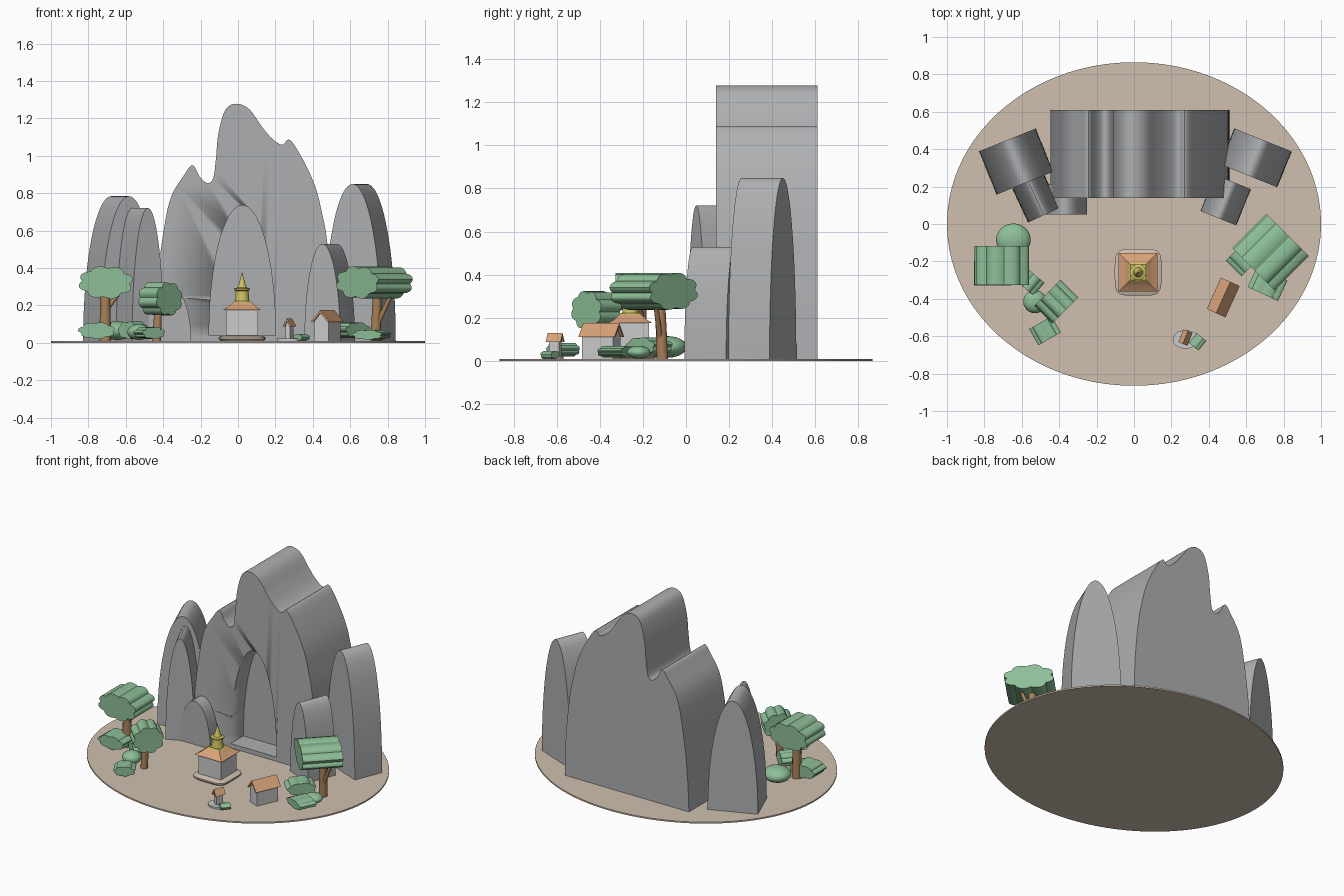
import bpy, bmesh, math
from mathutils import Vector, Matrix

if "Cube" in bpy.data.objects:
    bpy.data.objects.remove(bpy.data.objects["Cube"])

def material(name, rgb):
    m = bpy.data.materials.new(name)
    m.diffuse_color = (*rgb, 1)
    m.use_nodes = True
    m.node_tree.nodes["Principled BSDF"].inputs["Base Color"].default_value = m.diffuse_color
    return m

SAND = material("sand", (0.63, 0.53, 0.43))
ROCK = material("rock", (0.42, 0.43, 0.44))
LEAF = material("leaf", (0.27, 0.52, 0.31))
TILE = material("roof_tile", (0.68, 0.36, 0.19))
WOOD = material("wood", (0.40, 0.22, 0.10))
GOLD = material("gold", (0.62, 0.54, 0.12))

def finish(name, bm, mat, loc=(0, 0, 0), rot=0):
    bmesh.ops.recalc_face_normals(bm, faces=bm.faces[:])
    me = bpy.data.meshes.new(name)
    bm.to_mesh(me)
    bm.free()
    ob = bpy.data.objects.new(name, me)
    bpy.context.collection.objects.link(ob)
    ob.location = loc
    ob.rotation_euler.z = math.radians(rot)
    if mat:
        me.materials.append(mat)
    for o in bpy.context.selected_objects:
        o.select_set(False)
    ob.select_set(True)
    bpy.context.view_layer.objects.active = ob
    bpy.ops.object.shade_smooth_by_angle(angle=math.radians(30))
    return ob

def extrude(name, pts, depth, loc, rot=0, mat=None):
    """Extrude an x-z outline along local y, centred on loc."""
    bm = bmesh.new()
    face = bm.faces.new([bm.verts.new((x, -depth / 2, z)) for x, z in pts])
    res = bmesh.ops.extrude_face_region(bm, geom=[face])
    verts = [v for v in res["geom"] if isinstance(v, bmesh.types.BMVert)]
    bmesh.ops.translate(bm, verts=verts, vec=(0, depth, 0))
    return finish(name, bm, mat, loc, rot)

def lathe(name, prof, loc, mat=None, n=32, sx=1, sy=1, p=2, rot=0):
    """Stack of closed rings (r, z); p > 2 gives rounded squares, n=4 gives squares."""
    bm = bmesh.new()
    rings = []
    for r, z in prof:
        ring = []
        for i in range(n):
            a = 2 * math.pi * (i + 0.5) / n
            c, s = math.cos(a), math.sin(a)
            k = r * (abs(c) ** p + abs(s) ** p) ** (-1 / p)
            if n == 4:
                k = r * math.sqrt(2)
            ring.append(bm.verts.new((k * c * sx, k * s * sy, z)))
        rings.append(ring)
    for lo, hi in zip(rings, rings[1:]):
        for i in range(n):
            j = (i + 1) % n
            bm.faces.new((lo[i], lo[j], hi[j], hi[i]))
    bm.faces.new(rings[0])
    bm.faces.new(rings[-1])
    return finish(name, bm, mat, loc, rot)

def limb(name, a, b, r1, r2):
    a, b = Vector(a), Vector(b)
    bm = bmesh.new()
    m = Matrix.Translation((a + b) / 2) @ (b - a).to_track_quat('Z', 'Y').to_matrix().to_4x4()
    bmesh.ops.create_cone(bm, cap_ends=True, segments=12, radius1=r1, radius2=r2,
                          depth=(b - a).length, matrix=m)
    return finish(name, bm, WOOD)

def arch(w, h, z0=0.0, n=40):
    return [(w / 2 * math.cos(math.pi * i / n), z0 + h * math.sin(math.pi * i / n))
            for i in range(n + 1)]

def spline(pts, steps=6):
    p = [Vector(q) for q in [pts[0]] + pts + [pts[-1]]]
    out = []
    for a, b, c, d in zip(p, p[1:], p[2:], p[3:]):
        for i in range(steps):
            t = i / steps
            out.append(0.5 * (2 * b + (c - a) * t + (2 * a - 5 * b + 4 * c - d) * t * t
                              + (3 * b - a - 3 * c + d) * t ** 3))
    return [tuple(q) for q in out] + [pts[-1]]

def cloud(name, w, z0, z1, depth, xy, rot=0, lobes=8):
    pts = []
    for i in range(lobes * 8):
        a = 2 * math.pi * i / (lobes * 8)
        r = 0.86 + 0.15 * abs(math.sin(lobes * a / 2 + 0.4))
        pts.append((w / 2 * r * math.cos(a), (z1 - z0) / 2 * r * math.sin(a)))
    return extrude(name, pts, depth, (*xy, (z0 + z1) / 2), rot, LEAF)

def round_bush(name, xy, rx, ry, z0, z1):
    bm = bmesh.new()
    bmesh.ops.create_uvsphere(bm, u_segments=24, v_segments=12, radius=1)
    bmesh.ops.scale(bm, vec=(rx, ry, (z1 - z0) / 2), verts=bm.verts[:])
    return finish(name, bm, LEAF, (*xy, (z0 + z1) / 2))

# Ground
lathe("ground", [(1, 0), (1, 0.01)], (0, 0, 0), SAND, n=96, sy=0.865)

# Main mountain with an arched cave
ridge = spline([(-0.45, 0), (-0.435, 0.3), (-0.40, 0.58), (-0.36, 0.77), (-0.29, 0.89), (-0.243, 0.945),
                (-0.205, 0.885), (-0.165, 0.85), (-0.133, 0.875), (-0.118, 0.98),
                (-0.105, 1.115), (-0.068, 1.24), (-0.01, 1.274), (0.06, 1.245), (0.125, 1.155),
                (0.18, 1.09), (0.235, 1.055), (0.278, 1.08), (0.345, 0.98), (0.41, 0.84),
                (0.447, 0.70), (0.475, 0.55), (0.502, 0.28), (0.51, 0)])
mountain = extrude("mountain", ridge, 0.47, (0, 0.375, 0.004), 0, ROCK)
cutter = extrude("cave_cutter", arch(0.355, 0.695, 0.04), 0.28, (0.023, 0.14, 0))
cutter.hide_render = True
mod = mountain.modifiers.new("cave", 'BOOLEAN')
mod.operation = 'DIFFERENCE'
mod.object = cutter
bpy.context.view_layer.objects.active = mountain
bpy.ops.object.modifier_apply(modifier="cave")
bpy.data.objects.remove(cutter)

# Side hills: width, height, depth, x, y, rotation
for name, w, h, d, x, y, r in [
        ("left_hill", 0.327, 0.78, 0.249, -0.63, 0.334, 22),
        ("left_front_hill", 0.187, 0.717, 0.20, -0.524, 0.138, 25),
        ("left_low_hill", 0.24, 0.31, 0.16, -0.37, 0.13, 0),
        ("right_hill", 0.332, 0.845, 0.206, 0.651, 0.354, -22),
        ("right_front_hill", 0.207, 0.525, 0.209, 0.49, 0.128, -22)]:
    extrude(name, arch(w, h), d, (x, y, 0.004), r, ROCK)

# Temple
T = (0.022, -0.258, 0)
lathe("temple_plinth", [(0.115, 0.01), (0.125, 0.02), (0.125, 0.03), (0.105, 0.04)], T, SAND, n=48, p=5)
lathe("temple_walls", [(0.086, 0.035), (0.086, 0.185)], T, n=4)
lathe("temple_roof", [(0.104, 0.175), (0.075, 0.192), (0.05, 0.216), (0.045, 0.216)], T, TILE, n=4)
lathe("stupa_base", [(0.05, 0.205), (0.05, 0.216), (0.042, 0.222)], T, GOLD, n=4)
lathe("stupa", [(0.04, 0.22), (0.037, 0.23), (0.035, 0.278), (0.043, 0.282), (0.043, 0.29),
                (0.026, 0.295), (0.018, 0.312), (0.012, 0.335), (0.001, 0.377)], T, GOLD, n=24)

# House and small shrine, both with gable roofs
def gabled(name, xy, rot, w, d, z0, eave, top, over):
    h = w / 2
    extrude(name + "_walls", [(-h, z0), (h, z0), (h, eave), (0, top - 0.012), (-h, eave)],
            d, (*xy, 0), rot)
    o = h + over
    extrude(name + "_roof", [(-o, eave - 0.008), (-h, eave - 0.008), (0, top - 0.014), (h, eave - 0.008),
                             (o, eave - 0.008), (0, top)], d + 2 * over, (*xy, 0), rot, TILE)

gabled("house", (0.477, -0.393), -24.3, 0.084, 0.158, 0.01, 0.12, 0.175, 0.013)
lathe("shrine_base", [(1, 0.01), (1, 0.022)], (0.275, -0.617, 0), None, sx=0.068, sy=0.05)
gabled("shrine", (0.275, -0.607), -22, 0.028, 0.05, 0.02, 0.095, 0.13, 0.012)
cloud("shrine_bush", 0.065, 0.01, 0.047, 0.065, (0.34, -0.63), -40, 6)

# Left tree
limb("left_trunk", (-0.71, -0.21, 0.005), (-0.71, -0.21, 0.27), 0.032, 0.026)
limb("left_branch", (-0.71, -0.21, 0.17), (-0.64, -0.21, 0.26), 0.013, 0.011)
cloud("left_canopy", 0.295, 0.235, 0.41, 0.21, (-0.707, -0.222))

# Left front tree
limb("front_trunk", (-0.435, -0.415, 0.005), (-0.425, -0.41, 0.22), 0.024, 0.019)
cloud("front_canopy", 0.20, 0.145, 0.325, 0.135, (-0.415, -0.415), 45)

# Right tree
limb("right_trunk", (0.735, -0.11, 0.005), (0.745, -0.12, 0.28), 0.028, 0.024)
limb("right_branch", (0.745, -0.12, 0.10), (0.82, -0.14, 0.26), 0.014, 0.011)
cloud("right_canopy", 0.325, 0.235, 0.41, 0.26, (0.73, -0.15), -45)

# Bushes
round_bush("round_bush_left", (-0.645, -0.085), 0.093, 0.088, 0.015, 0.115)
round_bush("round_bush_front", (-0.53, -0.415), 0.062, 0.062, 0.015, 0.10)
round_bush("round_bush_right", (0.74, -0.22), 0.06, 0.055, 0.01, 0.07)
for name, w, z0, z1, d, xy, r in [
        ("bush_left", 0.20, 0.02, 0.11, 0.13, (-0.755, -0.265), 0),
        ("bush_middle", 0.14, 0.02, 0.115, 0.09, (-0.56, -0.305), -40),
        ("bush_front", 0.14, 0.02, 0.085, 0.10, (-0.475, -0.57), 30),
        ("bush_right", 0.19, 0.025, 0.11, 0.12, (0.60, -0.17), 45),
        ("bush_right_front", 0.18, 0.015, 0.07, 0.12, (0.715, -0.32), -25)]:
    cloud(name, w, z0, z1, d, xy, r, 7)
